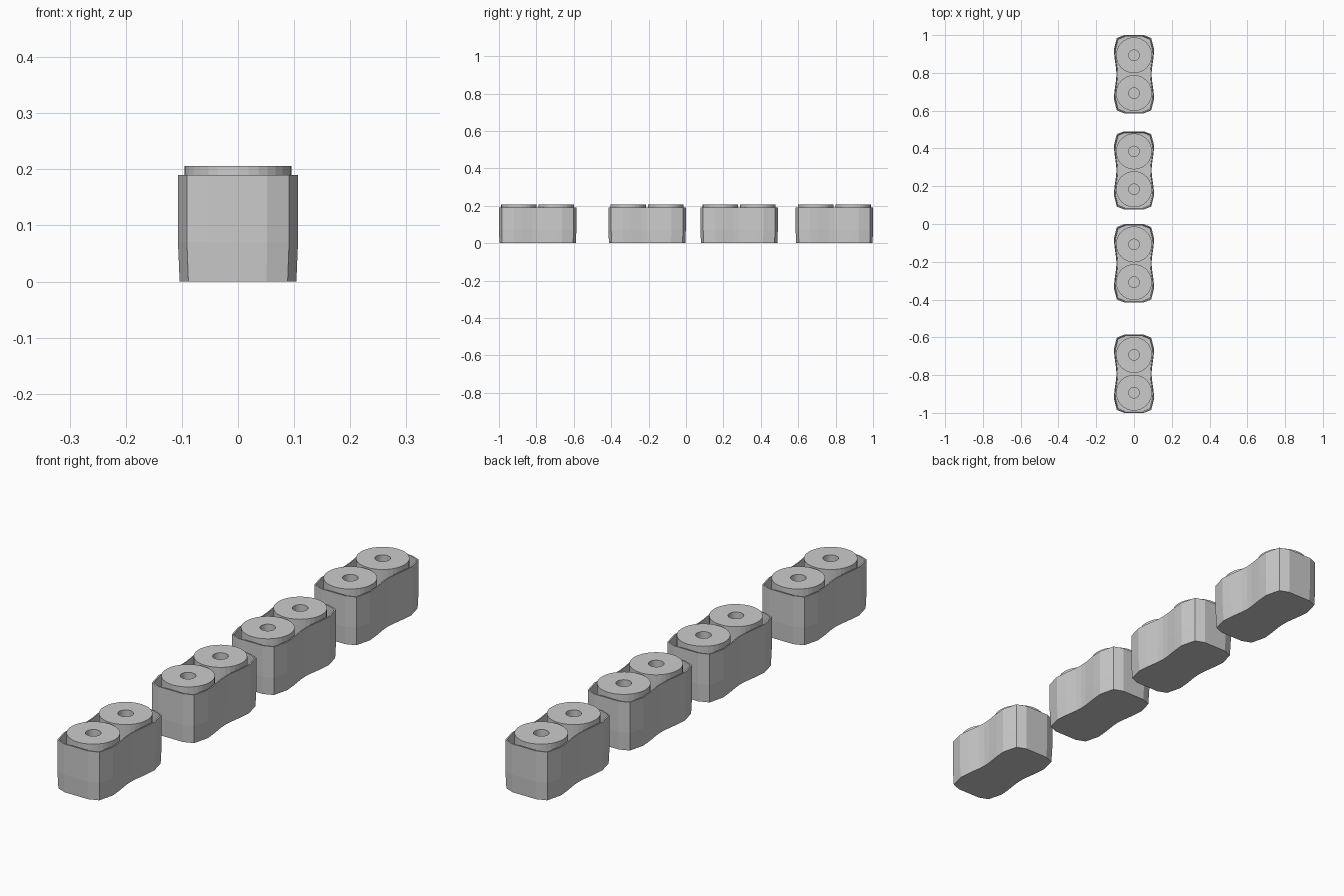
import bpy, bmesh
from math import cos, sin, pi

if "Cube" in bpy.data.objects:
    bpy.data.objects.remove(bpy.data.objects["Cube"])

UNIT_Y = [-0.793, -0.208, 0.284, 0.793]

# One quarter of the waisted tray outline, from the waist to the end
QUARTER = [(0.093, 0.0), (0.095, 0.03), (0.103, 0.085), (0.107, 0.13),
           (0.091, 0.192), (0.052, 0.207)]


def full_outline():
    right = [(x, -y) for x, y in reversed(QUARTER[1:])] + QUARTER
    return right + [(-x, y) for x, y in reversed(right)]


def loft(name, rings, close_ends, y, loop=False):
    """Skin a list of vertex rings; optionally cap both ends or join last to first."""
    bm = bmesh.new()
    vr = [[bm.verts.new(p) for p in ring] for ring in rings]
    n = len(vr[0])
    pairs = list(zip(vr, vr[1:])) + ([(vr[-1], vr[0])] if loop else [])
    for a, b in pairs:
        for i in range(n):
            j = (i + 1) % n
            bm.faces.new((a[i], a[j], b[j], b[i]))
    if close_ends:
        bm.faces.new(vr[0])
        bm.faces.new(vr[-1])
    bmesh.ops.recalc_face_normals(bm, faces=bm.faces)
    me = bpy.data.meshes.new(name)
    bm.to_mesh(me)
    bm.free()
    ob = bpy.data.objects.new(name, me)
    ob.location.y = y
    bpy.context.collection.objects.link(ob)
    return ob


def tray(y):
    # Thin open-topped shell, slightly narrower at the base
    def ring(inset, z):
        return [(x * (1 - inset / 0.107), v * (1 - inset / 0.207), z)
                for x, v in full_outline()]
    loft("tray", [ring(0.003, 0), ring(0, 0.07), ring(0, 0.19),
                  ring(0.005, 0.19), ring(0.005, 0.07), ring(0.008, 0.005)],
         True, y)


def roll(y):
    # Hollow cylinder with a narrow core hole
    def ring(r, z):
        return [(r * cos(2 * pi * i / 32), r * sin(2 * pi * i / 32), z)
                for i in range(32)]
    loft("roll", [ring(0.095, 0.006), ring(0.095, 0.206),
                  ring(0.028, 0.206), ring(0.028, 0.006)], False, y, loop=True)


for uy in UNIT_Y:
    tray(uy)
    for s in (-0.1, 0.1):
        roll(uy + s)
